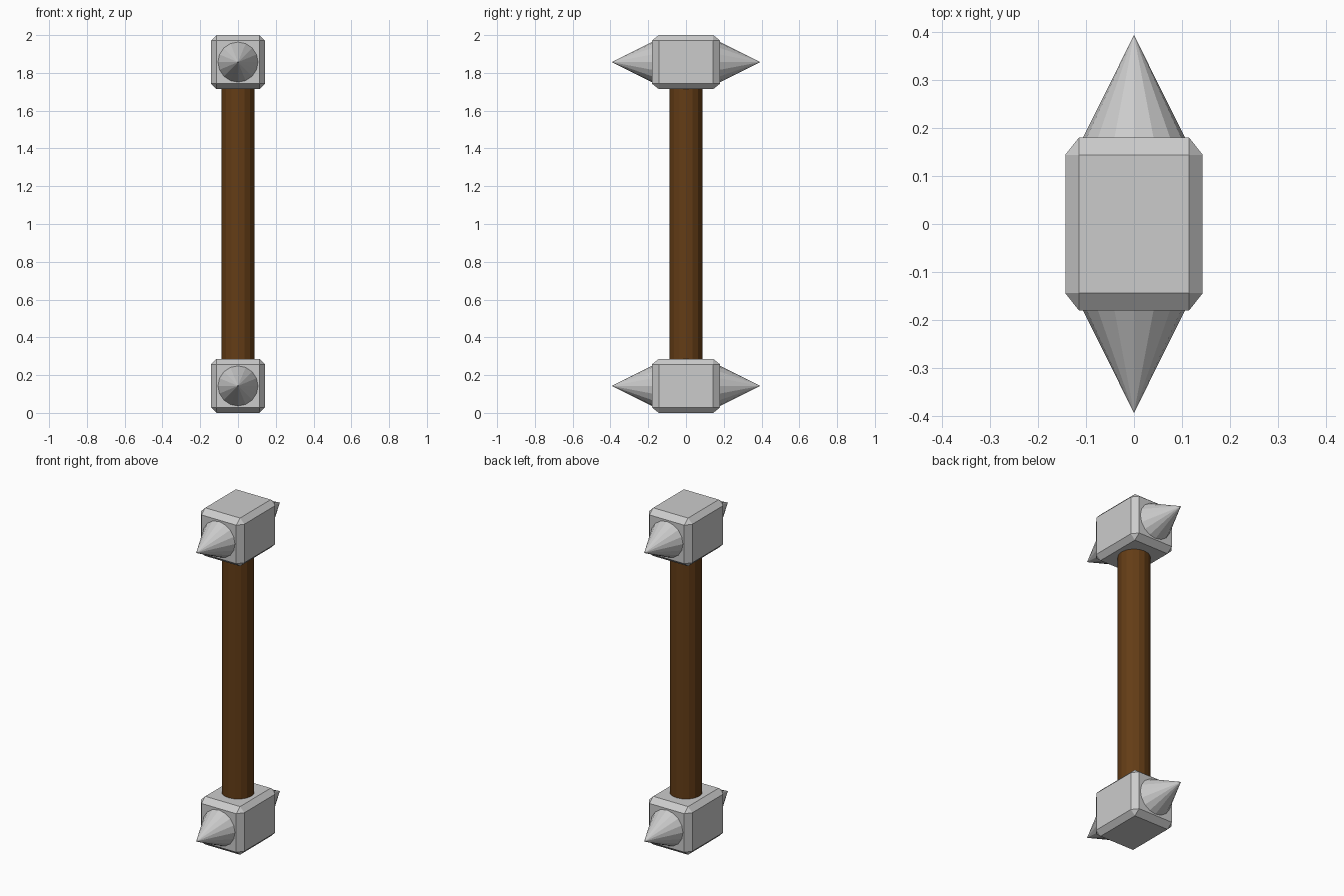
import bpy
from math import radians

if "Cube" in bpy.data.objects:
    bpy.data.objects.remove(bpy.data.objects["Cube"])

SIDES = 16
HEAD = (0.286, 0.36, 0.286)

# Wooden shaft, sunk slightly into both heads
wood = bpy.data.materials.new("wood")
wood.diffuse_color = (0.127, 0.046, 0.008, 1)
wood.use_nodes = True
wood.node_tree.nodes["Principled BSDF"].inputs["Base Color"].default_value = wood.diffuse_color
bpy.ops.mesh.primitive_cylinder_add(vertices=SIDES, radius=0.088, depth=1.5, location=(0, 0, 1))
shaft = bpy.context.object
shaft.name = "shaft"
shaft.data.materials.append(wood)


def add_head(label, z):
    # Chamfered block; the bevel is stretched along y with the object scale
    bpy.ops.mesh.primitive_cube_add(size=1, location=(0, 0, z))
    block = bpy.context.object
    block.name = label + "_head"
    block.scale = HEAD
    bevel = block.modifiers.new("chamfer", 'BEVEL')
    bevel.width = 0.1
    bevel.segments = 1
    bevel.limit_method = 'NONE'

    # Spikes on the front and back faces
    for side, s in (("front", -1), ("back", 1)):
        bpy.ops.mesh.primitive_cone_add(
            vertices=SIDES, radius1=0.107, radius2=0, depth=0.215,
            location=(0, s * 0.2855, z), rotation=(radians(-90 * s), 0, 0))
        bpy.context.object.name = f"{label}_{side}_spike"


add_head("lower", 0.143)
add_head("upper", 1.857)
